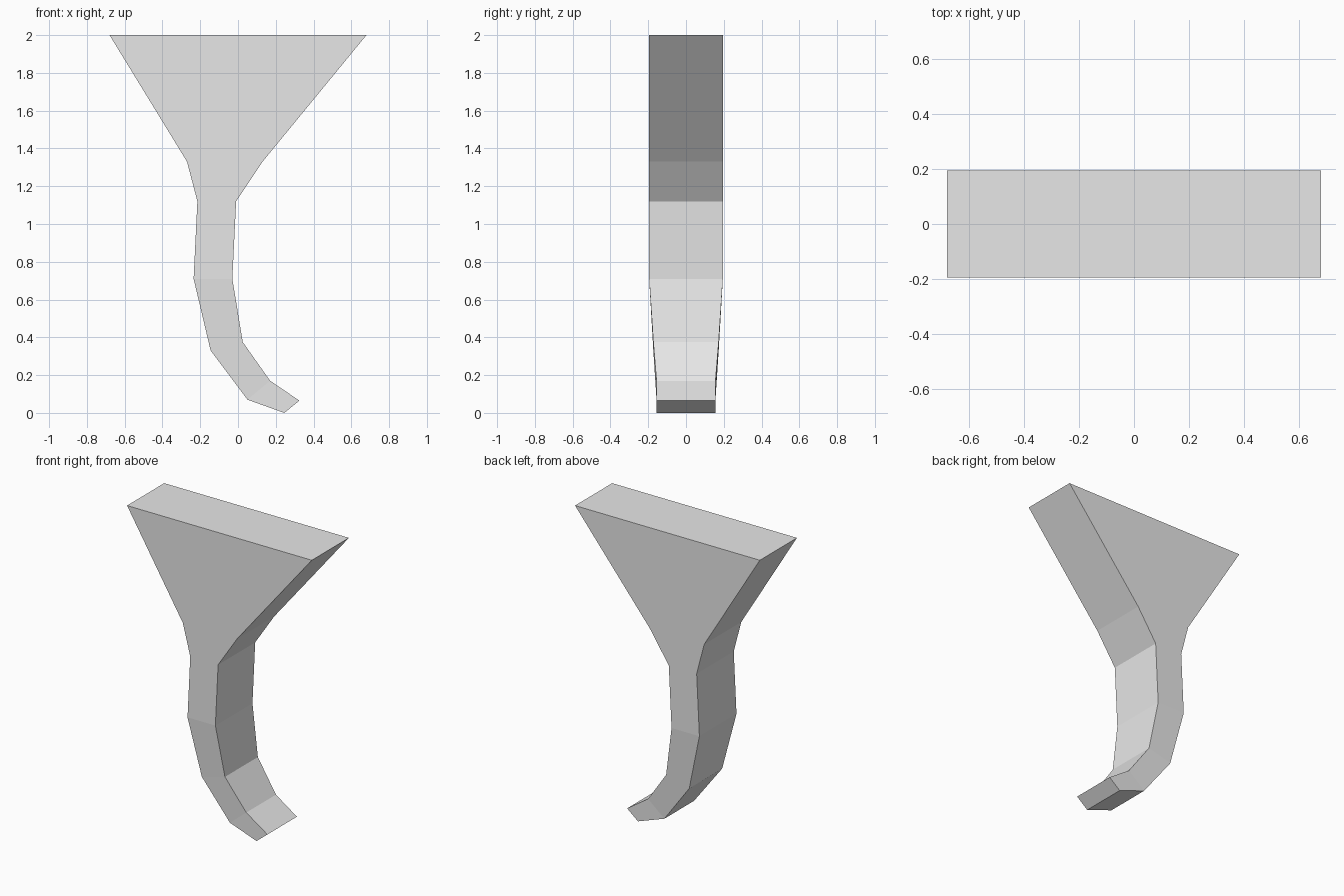
import bpy
import bmesh

cube = bpy.data.objects.get("Cube")
if cube:
    bpy.data.objects.remove(cube, do_unlink=True)

grey = bpy.data.materials.new("light grey")
grey.use_nodes = True
colour = (0.8, 0.8, 0.8, 1)
grey.diffuse_color = colour
grey.node_tree.nodes["Principled BSDF"].inputs["Base Color"].default_value = colour

# Cross-sections from the flared top down to the curled tip:
# right edge (x, z), left edge (x, z), half depth
sections = [
    ((-0.68, 2.0), (0.68, 2.0), 0.195),
    ((-0.27, 1.33), (0.13, 1.33), 0.195),
    ((-0.215, 1.12), (-0.01, 1.12), 0.195),
    ((-0.235, 0.71), (-0.03, 0.71), 0.195),
    ((-0.145, 0.33), (0.025, 0.375), 0.173),
    ((0.05, 0.07), (0.17, 0.17), 0.156),
    ((0.245, 0.0), (0.325, 0.065), 0.155),
]

# Curved bracket: one quad ring per section, joined into a closed solid
bm = bmesh.new()
rings = []
for (xa, za), (xb, zb), depth in sections:
    corners = ((xa, -depth, za), (xb, -depth, zb), (xb, depth, zb), (xa, depth, za))
    rings.append([bm.verts.new(c) for c in corners])
for upper, lower in zip(rings, rings[1:]):
    for i in range(4):
        j = (i + 1) % 4
        bm.faces.new((upper[i], lower[i], lower[j], upper[j]))
bm.faces.new(rings[0])
bm.faces.new(rings[-1][::-1])
bmesh.ops.recalc_face_normals(bm, faces=bm.faces)

mesh = bpy.data.meshes.new("curved_bracket")
bm.to_mesh(mesh)
bm.free()
mesh.materials.append(grey)
bracket = bpy.data.objects.new("curved_bracket", mesh)
bpy.context.collection.objects.link(bracket)
